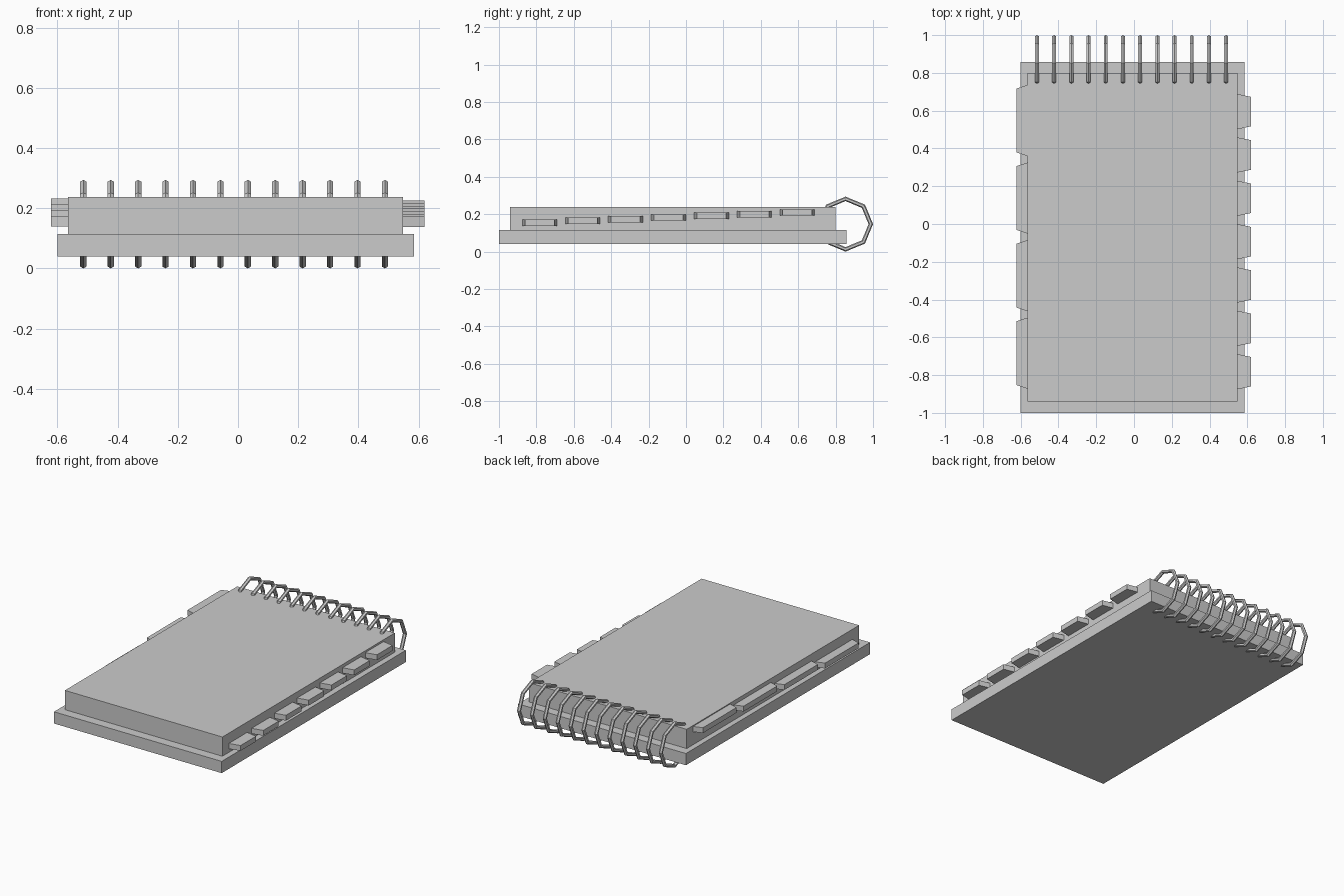
import bpy, bmesh, math

if "Cube" in bpy.data.objects:
    bpy.data.objects.remove(bpy.data.objects["Cube"])

def finish(bm, name):
    bmesh.ops.recalc_face_normals(bm, faces=bm.faces)
    me = bpy.data.meshes.new(name)
    bm.to_mesh(me)
    bm.free()
    ob = bpy.data.objects.new(name, me)
    bpy.context.collection.objects.link(ob)
    return ob

def prism(name, outline, z0, z1):
    bm = bmesh.new()
    face = bm.faces.new([bm.verts.new((x, y, z0)) for x, y in outline])
    top = bmesh.ops.extrude_face_region(bm, geom=[face])["geom"]
    bmesh.ops.translate(bm, vec=(0, 0, z1 - z0),
                        verts=[v for v in top if isinstance(v, bmesh.types.BMVert)])
    return finish(bm, name)

def slab(name, x0, x1, y0, y1, z0, z1):
    return prism(name, [(x0, y0), (x1, y0), (x1, y1), (x0, y1)], z0, z1)

def tabs(name, count, x_in, x_out, y_first, y_last, half_in, half_out, z_first, z_last):
    # tapered index tabs, stepping upward toward the binding
    for i in range(count):
        t = i / (count - 1)
        y = y_first + t * (y_last - y_first)
        z = z_first + t * (z_last - z_first)
        prism(f"{name}_{i + 1}",
              [(x_in, y - half_in), (x_out, y - half_out),
               (x_out, y + half_out), (x_in, y + half_in)], z - 0.017, z + 0.017)

# Back cover and page block
slab("cover", -0.60, 0.585, -1.0, 0.858, 0.04, 0.115)
slab("page_block", -0.565, 0.548, -0.94, 0.80, 0.115, 0.238)

# Index tabs on both long edges
tabs("right_tab", 7, 0.547, 0.62, -0.782, 0.595, 0.093, 0.078, 0.155, 0.209)
tabs("left_tab", 4, -0.564, -0.622, -0.684, 0.548, 0.188, 0.169, 0.157, 0.215)

# Binding rings: octagonal wire loops through the top edge
for i in range(12):
    bpy.ops.mesh.primitive_torus_add(
        major_segments=8, minor_segments=6, major_radius=0.135, minor_radius=0.012,
        location=(-0.514 + i * 0.0911, 0.853, 0.147), rotation=(0, math.pi / 2, 0))
    ring = bpy.context.object
    ring.name = f"binding_ring_{i + 1}"
